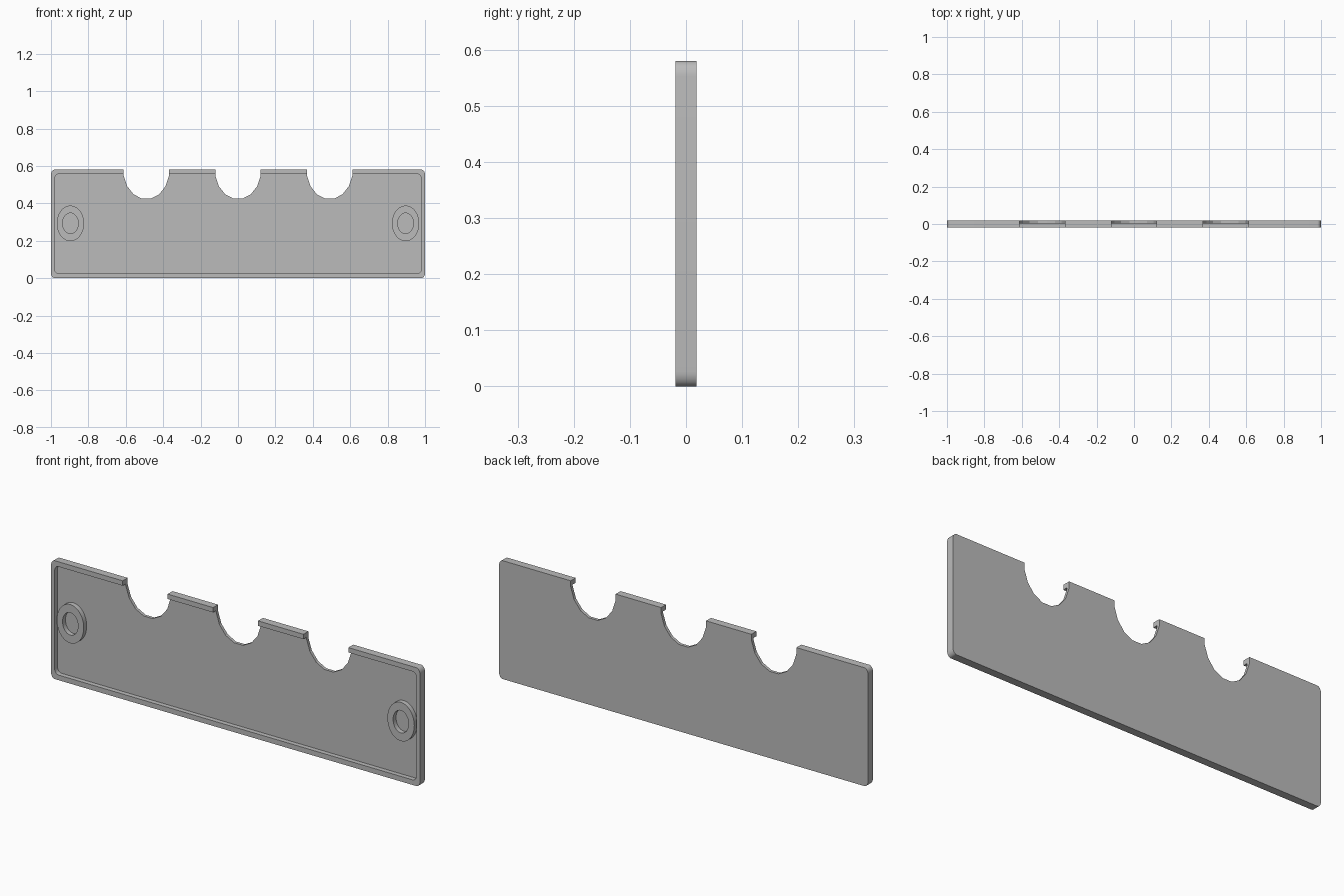
import bpy, bmesh, math

cube = bpy.data.objects.get("Cube")
if cube:
    bpy.data.objects.remove(cube, do_unlink=True)

grey = bpy.data.materials.new("plain grey")
grey.use_nodes = True
colour = (0.5, 0.5, 0.5, 1)
grey.diffuse_color = colour
grey.node_tree.nodes["Principled BSDF"].inputs["Base Color"].default_value = colour

FRONT, FLOOR, BACK = -0.019, 0.004, 0.019
HEIGHT = 0.58


def ellipse(cx, cz, rx, rz, n, start=0, sweep=math.tau):
    angles = [start + sweep * i / n for i in range(n)]
    return [(cx + rx * math.cos(a), cz + rz * math.sin(a)) for a in angles]


def rounded_rect(x, z0, z1, rx, rz, steps=6):
    centres = [(x - rx, z1 - rz), (rx - x, z1 - rz), (rx - x, z0 + rz), (x - rx, z0 + rz)]
    points = []
    for quarter, (cx, cz) in enumerate(centres):
        arc = math.pi / 2
        points += ellipse(cx, cz, rx, rz, steps + 1, quarter * arc, arc * (steps + 1) / steps)
    return points


def prism(name, outline, y0, y1):
    """Extrude an x-z outline from y0 to y1."""
    bm = bmesh.new()
    face = bm.faces.new([bm.verts.new((x, y0, z)) for x, z in outline])
    new = bmesh.ops.extrude_face_region(bm, geom=[face])["geom"]
    moved = [v for v in new if isinstance(v, bmesh.types.BMVert)]
    bmesh.ops.translate(bm, verts=moved, vec=(0, y1 - y0, 0))
    bmesh.ops.recalc_face_normals(bm, faces=bm.faces)
    mesh = bpy.data.meshes.new(name)
    bm.to_mesh(mesh)
    bm.free()
    mesh.materials.append(grey)
    obj = bpy.data.objects.new(name, mesh)
    bpy.context.collection.objects.link(obj)
    return obj


def activate(obj):
    bpy.ops.object.select_all(action="DESELECT")
    obj.select_set(True)
    bpy.context.view_layer.objects.active = obj


def cut(obj, cutter):
    cutter.hide_render = True
    activate(obj)
    mod = obj.modifiers.new("cut", "BOOLEAN")
    mod.operation, mod.solver, mod.object = "DIFFERENCE", "EXACT", cutter
    bpy.ops.object.modifier_apply(modifier=mod.name)
    bpy.data.objects.remove(cutter, do_unlink=True)


# Back plate with a raised rim, formed as a shallow tray
tray = prism("rimmed_plate", rounded_rect(1, 0, HEIGHT, 0.02, 0.027), FRONT, BACK)
cut(tray, prism("recess", rounded_rect(0.981, 0.025, 0.556, 0.02, 0.027), FRONT - 0.1, FLOOR))

# Three faceted notches along the top edge
for x in (-0.49, 0, 0.49):
    notch = ellipse(x, HEIGHT, 0.124, 0.158, 16, math.pi / 16)
    cut(tray, prism("notch", notch, FRONT - 0.1, BACK + 0.1))

# Raised oval rings, closed at the back by the plate
rings = []
for side, x in (("right", -0.896), ("left", 0.896)):
    ring = prism(side + "_ring", ellipse(x, 0.293, 0.073, 0.095, 40), FRONT, FLOOR + 0.002)
    cut(ring, prism("bore", ellipse(x, 0.293, 0.042, 0.055, 40), FRONT - 0.1, BACK + 0.1))
    rings.append(ring)

for obj in [tray] + rings:
    activate(obj)
    bpy.ops.object.shade_smooth_by_angle(angle=math.radians(20))
